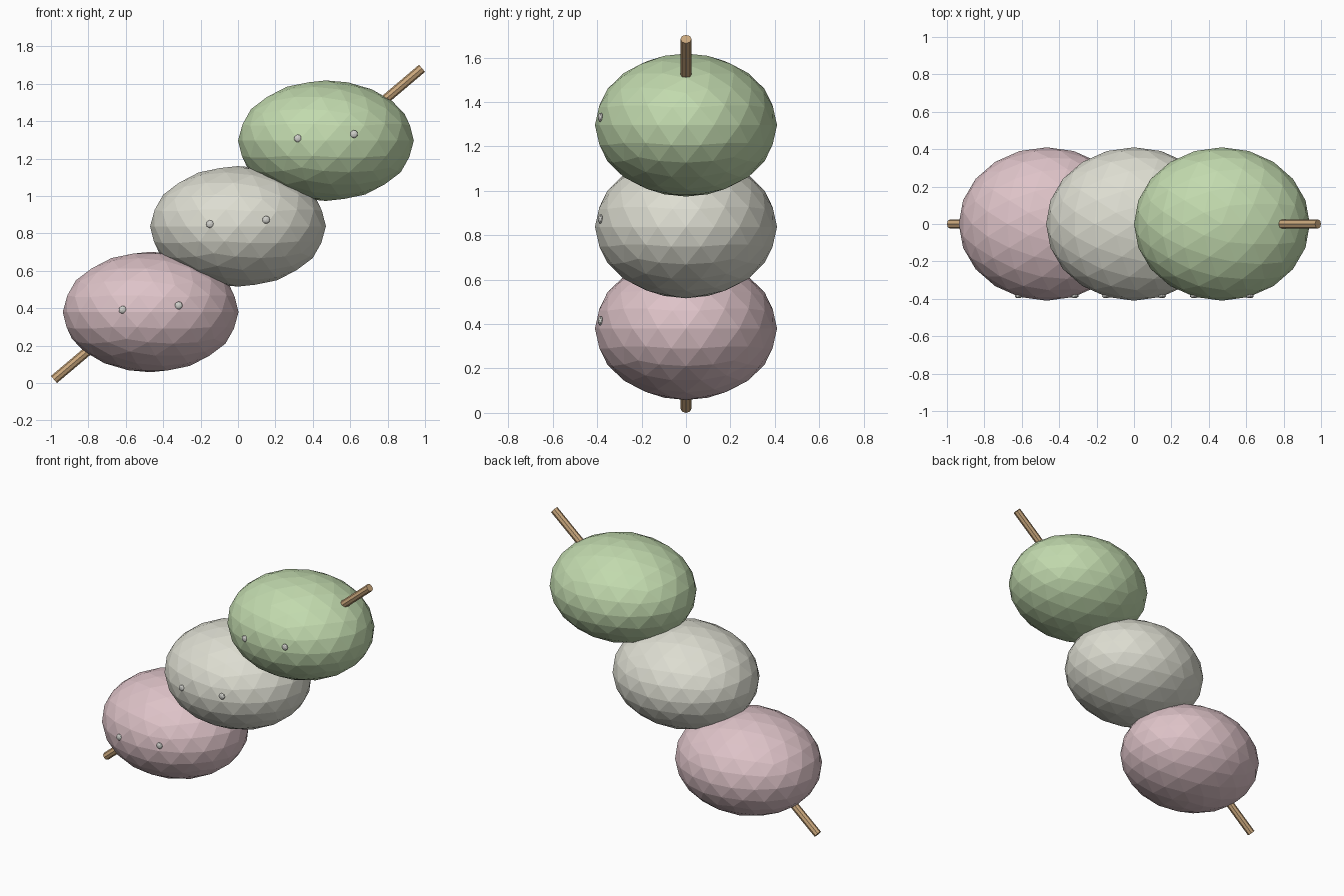
import bpy, math
from mathutils import Vector

if "Cube" in bpy.data.objects:
    bpy.data.objects.remove(bpy.data.objects["Cube"])


def material(name, rgb):
    m = bpy.data.materials.new(name)
    lin = [((c / 255 + 0.055) / 1.055) ** 2.4 for c in rgb]
    m.diffuse_color = (*lin, 1)
    m.use_nodes = True
    m.node_tree.nodes["Principled BSDF"].inputs["Base Color"].default_value = m.diffuse_color
    return m


pink = material("soft pink", (222, 195, 200))
cream = material("rice white", (221, 221, 209))
green = material("tea green", (194, 218, 174))
wood = material("bamboo", (203, 168, 125))
pearl = material("pale grey", (208, 208, 203))


def ball(name, loc, scale, mat, detail, tilt=0.0):
    bpy.ops.mesh.primitive_ico_sphere_add(subdivisions=detail, radius=1, location=loc,
                                          rotation=(0, tilt, 0))
    o = bpy.context.object
    o.name = name
    o.scale = scale
    o.data.materials.append(mat)
    return o


# Three squashed dumplings, each with two small eyes on the front
TILT = -math.radians(4)
for label, mat, cx, cz in (("lower", pink, -0.467, 0.38),
                           ("middle", cream, 0.0, 0.838),
                           ("upper", green, 0.47, 1.296)):
    ball(label + "_dumpling", (cx, 0, cz), (0.47, 0.41, 0.322), mat, 3)
    for side, dx, dz in (("left", -0.15, 0.012), ("right", 0.15, 0.035)):
        ball(f"{label}_{side}_eye", (cx + dx, -0.385, cz + dz),
             (0.021, 0.012, 0.021), pearl, 2, TILT)

# Skewer running diagonally through all three
a, b = Vector((-0.984, 0, 0.019)), Vector((0.984, 0, 1.683))
bpy.ops.mesh.primitive_cylinder_add(vertices=8, radius=0.025, depth=(b - a).length,
                                    location=(a + b) / 2)
skewer = bpy.context.object
skewer.name = "skewer"
skewer.rotation_euler = (0, math.atan2(b.x - a.x, b.z - a.z), 0)
skewer.data.materials.append(wood)
